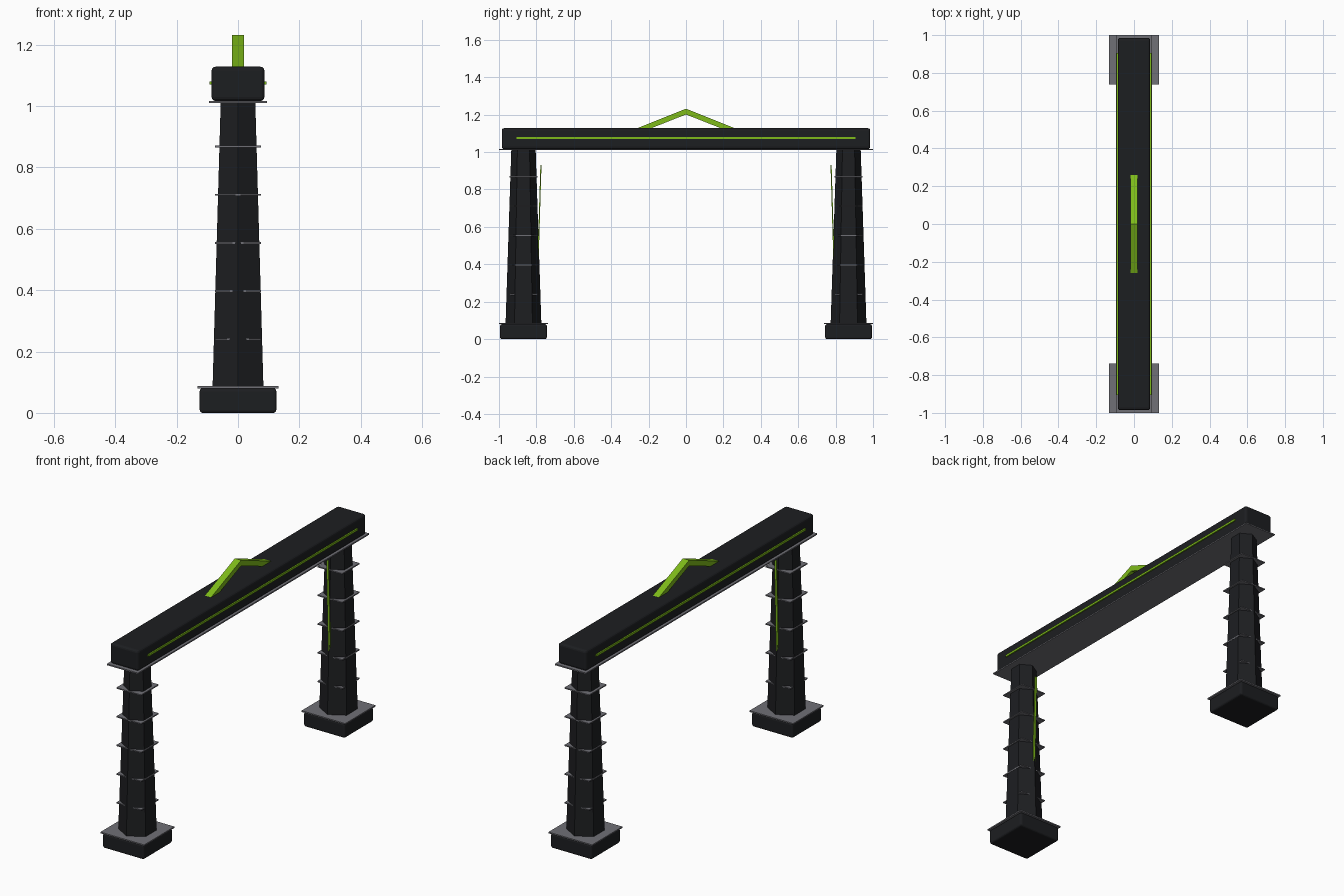
import bpy, bmesh, math
from mathutils import Matrix

if "Cube" in bpy.data.objects:
    bpy.data.objects.remove(bpy.data.objects["Cube"])


def material(name, color):
    m = bpy.data.materials.new(name)
    m.diffuse_color = (*color, 1)
    m.use_nodes = True
    m.node_tree.nodes["Principled BSDF"].inputs["Base Color"].default_value = m.diffuse_color
    return m


DARK = material("dark_metal", (0.012, 0.013, 0.015))
GREY = material("grey_trim", (0.16, 0.16, 0.18))
GREEN = material("green_glow", (0.21, 0.5, 0.01))


def finish(name, bm, mat):
    bmesh.ops.recalc_face_normals(bm, faces=bm.faces)
    me = bpy.data.meshes.new(name)
    bm.to_mesh(me)
    bm.free()
    me.materials.append(mat)
    ob = bpy.data.objects.new(name, me)
    bpy.context.collection.objects.link(ob)
    return ob


def box(name, center, size, mat, bevel=0, tilt=0):
    bm = bmesh.new()
    bmesh.ops.create_cube(bm, size=1, matrix=Matrix.Diagonal((*size, 1)))
    ob = finish(name, bm, mat)
    ob.location = center
    ob.rotation_euler.x = tilt
    if bevel:
        mod = ob.modifiers.new("bevel", 'BEVEL')
        mod.width = bevel
        mod.segments = 3
    return ob


def extrude_profile(name, points, half_width, mat):
    bm = bmesh.new()
    face = bm.faces.new([bm.verts.new((-half_width, y, z)) for y, z in points])
    ext = bmesh.ops.extrude_face_region(bm, geom=[face])
    verts = [v for v in ext["geom"] if isinstance(v, bmesh.types.BMVert)]
    bmesh.ops.translate(bm, verts=verts, vec=(2 * half_width, 0, 0))
    return finish(name, bm, mat)


for side, s in (("front", -1), ("back", 1)):
    y = 0.869 * s
    # Foot block and its cover plate
    box(side + "_foot", (0, y, 0.04), (0.25, 0.25, 0.08), DARK, 0.01)
    box(side + "_foot_plate", (0, y, 0.0835), (0.264, 0.262, 0.007), GREY)

    # Tapered six-sided pillar
    bm = bmesh.new()
    bmesh.ops.create_cone(bm, cap_ends=True, segments=6, radius1=0.096, radius2=0.065,
                          depth=0.94, matrix=Matrix.Rotation(math.pi / 2, 4, 'Z'))
    bm.verts.ensure_lookup_table()
    # put a corner on the y axis
    if max(v.co.y for v in bm.verts) < 0.09:
        bmesh.ops.rotate(bm, verts=bm.verts, matrix=Matrix.Rotation(math.pi / 6, 3, 'Z'))
    finish(side + "_pillar", bm, DARK).location = (0, y, 0.545)

    # Square bands up the pillar
    for i in range(5):
        box(f"{side}_band_{i + 1}", (0, y, 0.24 + 0.157 * i), (0.15, 0.15, 0.006), GREY)

    # Light strip on the inner corner
    box(side + "_pillar_strip", (0, 0.787 * s, 0.55), (0.012, 0.006, 0.76), GREEN, 0, 0.03 * s)

# Crossbeam and its underside plate
box("crossbeam", (0, 0, 1.072), (0.172, 1.97, 0.112), DARK, 0.013)
box("crossbeam_plate", (0, 0, 1.0135), (0.188, 2.0, 0.007), GREY)
for side, s in (("left", -1), ("right", 1)):
    box(side + "_beam_strip", (0.0885 * s, 0, 1.075), (0.009, 1.81, 0.011), GREEN)

# Chevron on top
extrude_profile("chevron", [(-0.265, 1.126), (0, 1.232), (0.265, 1.126),
                            (0.19, 1.126), (0, 1.201), (-0.19, 1.126)], 0.019, GREEN)
